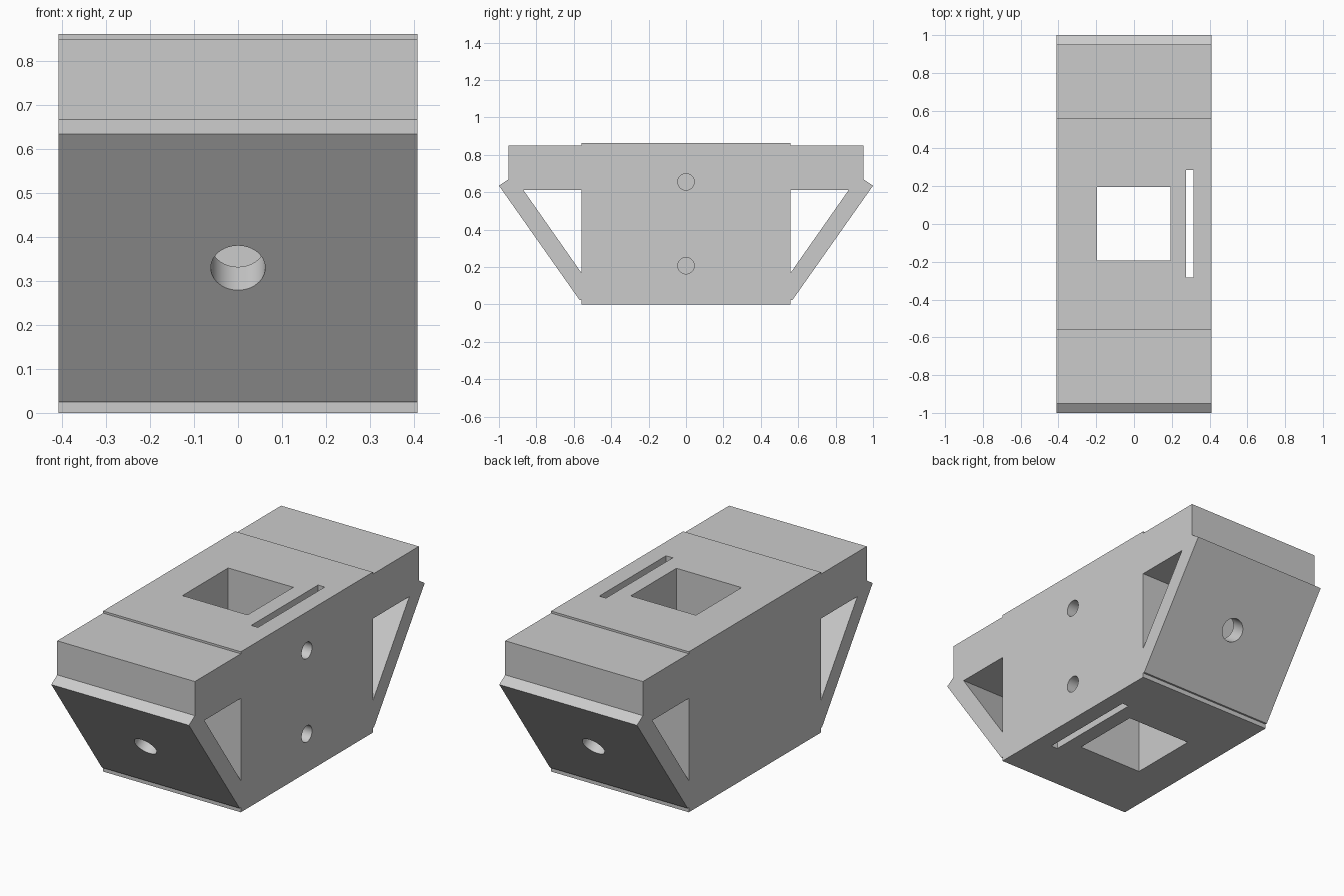
import bpy, bmesh, math
from mathutils import Vector

if "Cube" in bpy.data.objects:
    bpy.data.objects.remove(bpy.data.objects["Cube"])

W = 0.409  # half width

grey = bpy.data.materials.new("light grey")
grey.diffuse_color = (0.6, 0.6, 0.6, 1)
grey.use_nodes = True
grey.node_tree.nodes["Principled BSDF"].inputs["Base Color"].default_value = grey.diffuse_color


def prism(name, profile, half_width):
    """Extrude a (y, z) profile along x."""
    bm = bmesh.new()
    face = bm.faces.new([bm.verts.new((-half_width, y, z)) for y, z in profile])
    ext = bmesh.ops.extrude_face_region(bm, geom=[face])
    moved = [v for v in ext["geom"] if isinstance(v, bmesh.types.BMVert)]
    bmesh.ops.translate(bm, verts=moved, vec=(2 * half_width, 0, 0))
    bmesh.ops.recalc_face_normals(bm, faces=bm.faces)
    mesh = bpy.data.meshes.new(name)
    bm.to_mesh(mesh)
    bm.free()
    mesh.materials.append(grey)
    obj = bpy.data.objects.new(name, mesh)
    bpy.context.collection.objects.link(obj)
    return obj


def box(name, x0, x1, y0, y1):
    """Vertical through-cutter."""
    obj = prism(name, [(y0, -0.2), (y1, -0.2), (y1, 1.1), (y0, 1.1)], (x1 - x0) / 2)
    obj.location.x = (x0 + x1) / 2
    return obj


def rod(name, centre, direction, radius, length):
    """Round cutter along a direction."""
    bpy.ops.mesh.primitive_cylinder_add(vertices=48, radius=radius, depth=length, location=centre)
    obj = bpy.context.object
    obj.name = name
    obj.rotation_euler = Vector(direction).to_track_quat('Z', 'Y').to_euler()
    obj.data.materials.append(grey)
    return obj


# Body outline: raised centre, side shelves, lips and sloping struts
half = [(0.56, 0), (0.56, 0.025), (0.57, 0.025), (1.0, 0.635), (0.95, 0.668),
        (0.95, 0.851), (0.56, 0.851), (0.56, 0.862)]
body = prism("bracket_body", half + [(-y, z) for y, z in reversed(half)], W)

# Central square shaft and narrow slot beside it
cutters = [box("square_shaft_cutter", -0.195, 0.192, -0.193, 0.195),
           box("slot_cutter", 0.276, 0.316, -0.282, 0.285)]

# Triangular windows and the holes through the struts
slope = math.atan2(0.61, 0.43)
for s in (-1, 1):
    cutters.append(prism("window_cutter", [(s * 0.56, 0.17), (s * 0.56, 0.612), (s * 0.87, 0.612)], 0.6))
    cutters.append(rod("strut_hole_cutter", (0, s * 0.785, 0.33),
                       (0, s * math.sin(slope), -math.cos(slope)), 0.062, 0.24))

# Bolt holes from the right side into the shaft
for z in (0.655, 0.207):
    cutters.append(rod("bolt_hole_cutter", (0.3, 0, z), (1, 0, 0), 0.044, 0.4))

# Cut everything out of the body
bpy.context.view_layer.update()
bpy.ops.object.select_all(action='DESELECT')
body.select_set(True)
bpy.context.view_layer.objects.active = body
for c in cutters:
    mod = body.modifiers.new("cut", 'BOOLEAN')
    mod.operation = 'DIFFERENCE'
    mod.solver = 'EXACT'
    mod.object = c
    bpy.ops.object.modifier_apply(modifier=mod.name)
for c in cutters:
    bpy.data.objects.remove(c)
bpy.ops.object.shade_smooth_by_angle(angle=math.radians(30))
